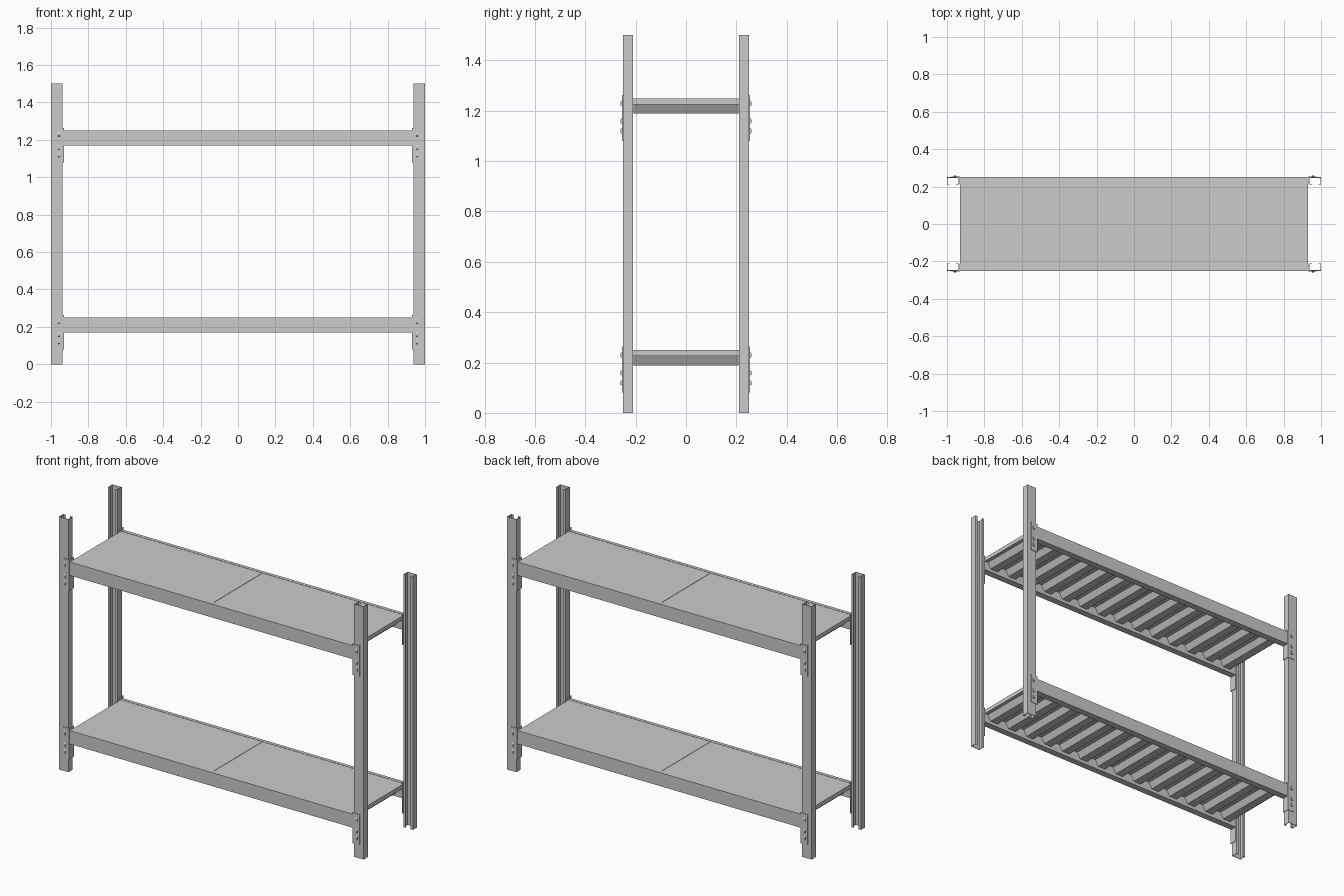
import bpy, bmesh
from mathutils import Vector

if "Cube" in bpy.data.objects:
    bpy.data.objects.remove(bpy.data.objects["Cube"])


def prism(name, profile, start, end, axis, mirror=(False, False)):
    """Extrude a closed 2D profile along an axis, optionally mirrored in x / y."""
    place = {
        'X': lambda p, t: Vector((t, p[0], p[1])),   # profile is (y, z)
        'Y': lambda p, t: Vector((p[0], t, p[1])),   # profile is (x, z)
        'Z': lambda p, t: Vector((p[0], p[1], t)),   # profile is (x, y)
    }[axis]
    bm = bmesh.new()
    a = [bm.verts.new(place(p, start)) for p in profile]
    b = [bm.verts.new(place(p, end)) for p in profile]
    n = len(profile)
    bm.faces.new(a)
    bm.faces.new(b[::-1])
    for i in range(n):
        bm.faces.new((a[i], b[i], b[(i + 1) % n], a[(i + 1) % n]))
    bmesh.ops.recalc_face_normals(bm, faces=bm.faces)
    me = bpy.data.meshes.new(name)
    bm.to_mesh(me)
    bm.free()
    ob = bpy.data.objects.new(name, me)
    bpy.context.collection.objects.link(ob)
    if any(mirror):
        m = ob.modifiers.new("mirror", 'MIRROR')
        m.use_axis = (mirror[0], mirror[1], False)
        m.use_mirror_merge = False
    return ob


def box(name, x0, x1, y0, y1, z0, z1, mirror=(False, False)):
    return prism(name, [(x0, y0), (x1, y0), (x1, y1), (x0, y1)], z0, z1, 'Z', mirror)


BOTH = (True, True)
T = 0.003       # sheet thickness

# Four lipped C-channel posts, open towards the inside
x0, x1, yf, yb, lip = 0.938, 1.0, -0.25, -0.21, 0.014
post = [(x0, yf), (x1, yf), (x1, yb), (x1 - lip, yb), (x1 - lip, yb - T),
        (x1 - T, yb - T), (x1 - T, yf + T), (x0 + T, yf + T),
        (x0 + T, yb - T), (x0 + lip, yb - T), (x0 + lip, yb), (x0, yb)]
prism("corner_post", post, 0, 1.5, 'Z', BOTH)

for level, z in (("lower", 0.25), ("upper", 1.25)):
    # Stepped beams, front and back
    beam = [(-0.25, z - 0.08), (-0.21, z - 0.08), (-0.21, z - 0.025),
            (-0.23, z - 0.025), (-0.23, z), (-0.25, z)]
    prism(level + "_beam", beam, -0.93, 0.93, 'X', (False, True))

    # Angle brackets joining beams to posts
    bracket = [(0.93, -0.2545), (0.976, -0.2545), (0.976, -0.2515),
               (0.934, -0.2515), (0.934, -0.21), (0.93, -0.21)]
    prism(level + "_bracket", bracket, z - 0.17, z + 0.013, 'Z', BOTH)

    # Pressed hooks on the brackets
    for dz in (-0.13, -0.09, -0.02):
        hook = [(-0.2545, z + dz - 0.012), (-0.2545, z + dz + 0.012),
                (-0.260, z + dz + 0.004), (-0.260, z + dz - 0.008)]
        prism(level + "_bracket_hook", hook, 0.953, 0.963, 'X', BOTH)

    # Two deck panels with a narrow seam in the middle
    box(level + "_deck_panel", 0.0012, 0.93, -0.229, 0.229, z - 0.025, z - 0.001,
        (True, False))

    # Trapezoid stiffening ribs under each panel
    ribs = 7
    pitch = 0.93 / ribs
    for i in range(ribs):
        c = (i + 0.5) * pitch
        rib = [(c - 0.045, z - 0.025), (c - 0.025, z - 0.061),
               (c + 0.025, z - 0.061), (c + 0.045, z - 0.025)]
        prism(level + "_deck_rib", rib, -0.209, 0.209, 'Y', (True, False))
